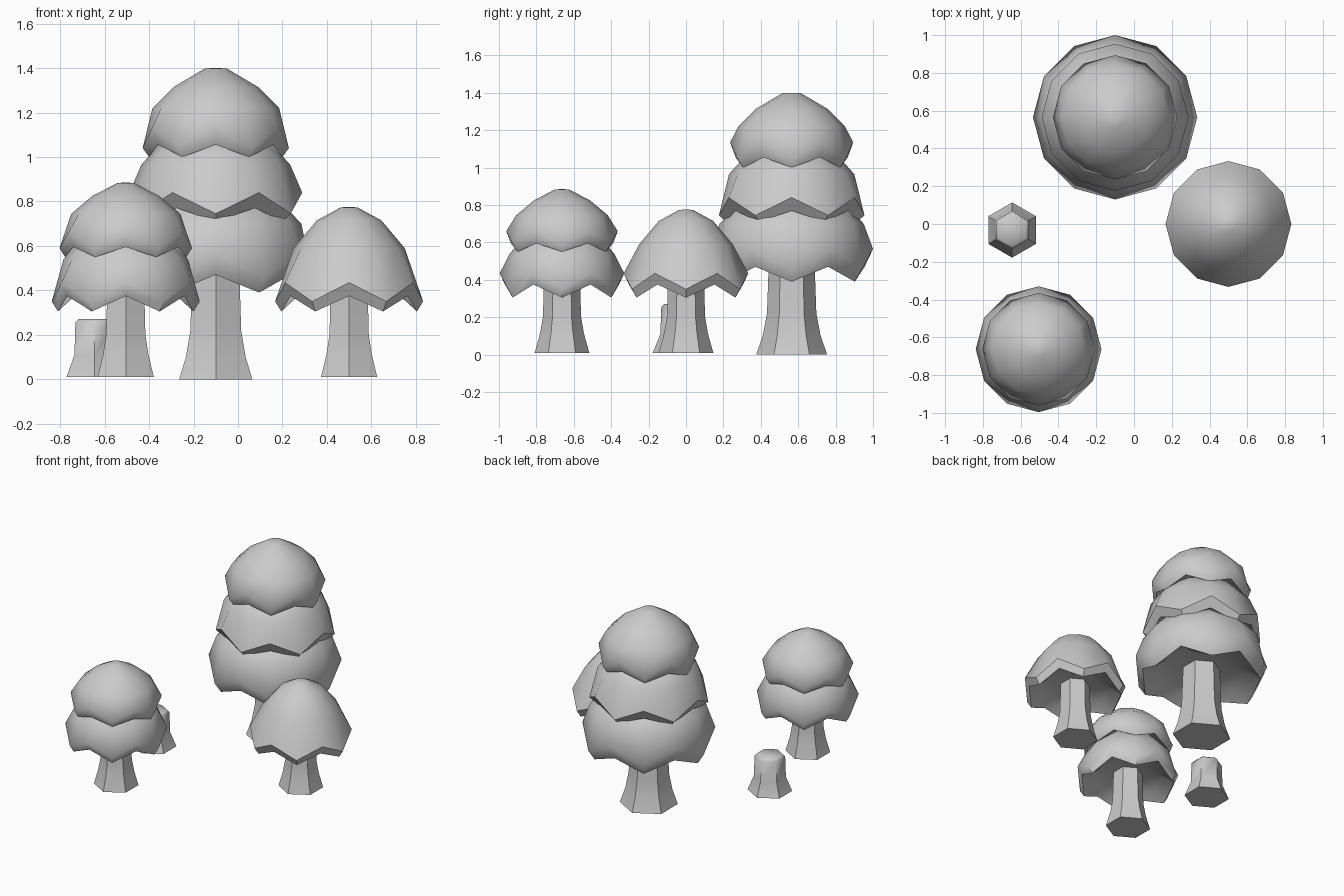
import bpy, bmesh, math

if "Cube" in bpy.data.objects:
    bpy.data.objects.remove(bpy.data.objects["Cube"])


def lathe(name, center, sides, rings, start=0.0, flip=False, sharp=50):
    """Stack rings of (radius, z at even corners, z at odd corners) and cap both ends."""
    bm = bmesh.new()
    loops = []
    for r, z_even, z_odd in rings:
        loop = []
        for i in range(sides):
            a = start + 2 * math.pi * i / sides
            z = z_odd if (i % 2 == 1) != flip else z_even
            loop.append(bm.verts.new((center[0] + r * math.cos(a),
                                      center[1] + r * math.sin(a), z)))
        loops.append(loop)
    for low, high in zip(loops, loops[1:]):
        for i in range(sides):
            j = (i + 1) % sides
            bm.faces.new((low[i], low[j], high[j], high[i]))
    bm.faces.new(loops[0][::-1])
    bm.faces.new(loops[-1])
    bmesh.ops.recalc_face_normals(bm, faces=bm.faces)
    mesh = bpy.data.meshes.new(name)
    bm.to_mesh(mesh)
    bm.free()
    obj = bpy.data.objects.new(name, mesh)
    bpy.context.collection.objects.link(obj)
    bpy.ops.object.select_all(action='DESELECT')
    obj.select_set(True)
    bpy.context.view_layer.objects.active = obj
    bpy.ops.object.shade_smooth_by_angle(angle=math.radians(sharp))
    return obj


def trunk(name, center, profile):
    """Six-sided flared trunk with a corner facing the front."""
    return lathe(name, center, 6, [(r, z, z) for r, z in profile], math.pi / 2)


def foliage(name, center, lip, rim, dome, flip=False):
    """Twelve-sided dome with a zigzag skirt and a hollow underside."""
    lr, lo, hi = lip
    inner = hi + 0.03
    rings = [(lr * 0.45, inner + 0.01, inner + 0.01), (lr * 0.75, inner - 0.03, inner),
             lip, rim] + [(r, z, z) for r, z in dome]
    return lathe(name, center, 12, rings, 0.0, flip)


big, left, right = (-0.10, 0.565), (-0.505, -0.663), (0.50, 0.0)

# Trunks and stump
trunk("big_trunk", big, [(0.19, 0), (0.155, 0.10), (0.132, 0.22), (0.12, 0.56)])
small = [(0.146, 0.01), (0.118, 0.11), (0.102, 0.20), (0.095, 0.45)]
trunk("left_trunk", left, small)
trunk("right_trunk", right, small)
trunk("stump", (-0.645, -0.032),
      [(0.146, 0.01), (0.105, 0.11), (0.10, 0.255), (0.085, 0.27)])

# Big tree: three tiers, the middle one turned by one corner
foliage("big_lower_foliage", big, (0.39, 0.39, 0.47), (0.435, 0.46, 0.565),
        [(0.385, 0.70), (0.29, 0.80), (0.12, 0.86)])
foliage("big_middle_foliage", big, (0.35, 0.71, 0.77), (0.389, 0.745, 0.84),
        [(0.335, 0.965), (0.25, 1.06), (0.10, 1.12)], flip=True)
foliage("big_top_foliage", big, (0.30, 1.00, 1.055), (0.329, 1.04, 1.135),
        [(0.285, 1.22), (0.19, 1.315), (0.05, 1.398), (0.015, 1.40)])

# Left tree: two tiers
foliage("left_lower_foliage", left, (0.305, 0.305, 0.375), (0.333, 0.35, 0.435),
        [(0.28, 0.54), (0.20, 0.63), (0.08, 0.68)])
foliage("left_top_foliage", left, (0.273, 0.55, 0.595), (0.298, 0.59, 0.66),
        [(0.245, 0.745), (0.15, 0.825), (0.04, 0.882), (0.012, 0.885)])

# Right tree: one tall dome
foliage("right_foliage", right, (0.305, 0.305, 0.375), (0.333, 0.35, 0.435),
        [(0.25, 0.59), (0.145, 0.715), (0.04, 0.772), (0.012, 0.776)])
